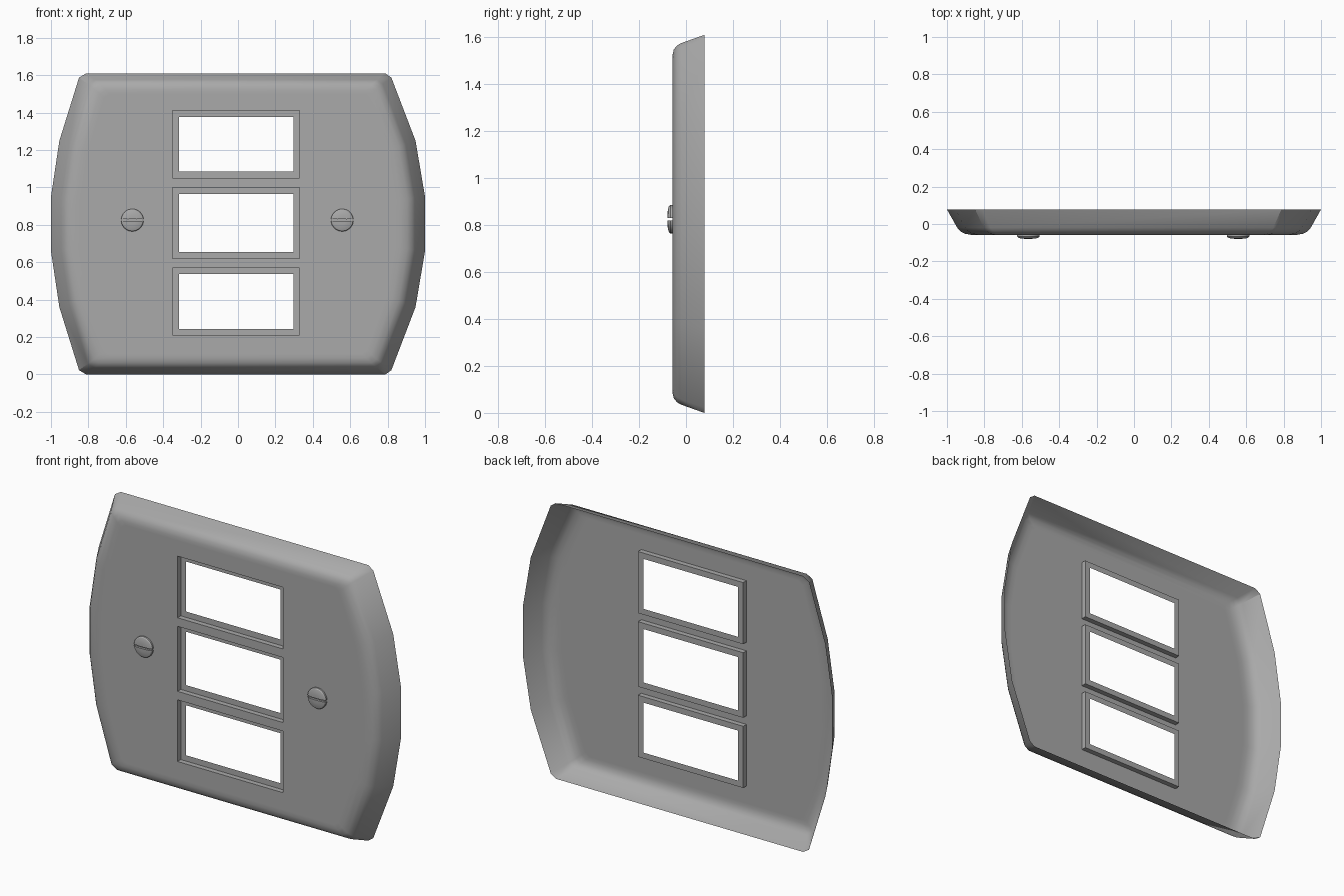
import bpy, bmesh
from math import cos, sin, tau, radians

cube = bpy.data.objects.get("Cube")
if cube:
    bpy.data.objects.remove(cube, do_unlink=True)

grey = bpy.data.materials.new("plate_grey")
grey.use_nodes = True
grey.diffuse_color = (0.4, 0.4, 0.4, 1)
grey.node_tree.nodes["Principled BSDF"].inputs["Base Color"].default_value = (0.4, 0.4, 0.4, 1)

MID_Z, FACE_Y, BACK_Y = 0.805, -0.058, 0.078


def ring(bm, points, y):
    return [bm.verts.new((x, y, z)) for x, z in points]


def bridge(bm, a, b):
    n = len(a)
    for i in range(n):
        j = (i + 1) % n
        bm.faces.new((a[i], a[j], b[j], b[i]))


def loop_edges(bm, loop):
    edges = []
    for i, v in enumerate(loop):
        w = loop[(i + 1) % len(loop)]
        edges.append(bm.edges.get((v, w)) or bm.edges.new((v, w)))
    return edges


def finish(name, bm, front_facing=False):
    bmesh.ops.recalc_face_normals(bm, faces=bm.faces)
    if front_facing and sum(f.normal.y * f.calc_area() for f in bm.faces) > 0:
        bmesh.ops.reverse_faces(bm, faces=bm.faces)
    mesh = bpy.data.meshes.new(name)
    bm.to_mesh(mesh)
    bm.free()
    mesh.materials.append(grey)
    obj = bpy.data.objects.new(name, mesh)
    bpy.context.collection.objects.link(obj)
    bpy.ops.object.select_all(action='DESELECT')
    obj.select_set(True)
    bpy.context.view_layer.objects.active = obj
    bpy.ops.object.shade_smooth_by_angle(angle=radians(32))
    return obj


def rectangle(x0, x1, z0, z1, inset=0):
    x0, x1, z0, z1 = x0 + inset, x1 - inset, z0 + inset, z1 - inset
    return [(x0, z0), (x1, z0), (x1, z1), (x0, z1)]


# Outline: one quarter (x, z, sideways shift), mirrored around the plate
quarter = [(1, 0.145, 0), (0.952, 0.445, -0.003), (0.835, 0.782, -0.015), (0.8, 0.805, -0.012)]


def corner(sx, sz):
    return [(sx * x + shift, sz * z) for x, z, shift in quarter]


outline = corner(1, 1) + corner(-1, 1)[::-1] + corner(-1, -1) + corner(1, -1)[::-1]

# Cover plate: open-backed shell with rounded shoulders (y, x inset, z inset)
shoulder = [(BACK_Y, 0, 0), (-0.02, 0.055, 0.035), (-0.038, 0.07, 0.045),
            (-0.052, 0.095, 0.062), (FACE_Y, 0.13, 0.088), (FACE_Y, 0.16, 0.11)]
windows = [(-0.35, 0.33, 1.05, 1.41), (-0.35, 0.33, 0.62, 1.0), (-0.35, 0.33, 0.21, 0.57)]

bm = bmesh.new()
rings = []
for y, dx, dz in shoulder:
    pts = [(x * (1 - dx), MID_Z + z * (1 - dz / MID_Z)) for x, z in outline]
    rings.append(ring(bm, pts, y))
for a, b in zip(rings, rings[1:]):
    bridge(bm, a, b)
edges = loop_edges(bm, rings[-1])
for w in windows:
    edges += loop_edges(bm, ring(bm, rectangle(*w), FACE_Y))
bmesh.ops.triangle_fill(bm, use_beauty=True, edges=edges, normal=(0, -1, 0))
finish("cover_plate", bm, True)

# Recessed frames around the openings
for name, w in zip(("upper", "middle", "lower"), windows):
    bm = bmesh.new()
    front = ring(bm, rectangle(*w), FACE_Y)
    rear = ring(bm, rectangle(*w), FACE_Y + 0.03)
    opening = ring(bm, rectangle(*w, inset=0.034), FACE_Y + 0.03)
    bridge(bm, front, rear)
    bridge(bm, rear, opening)
    finish(name + "_window_frame", bm, True)

# Slotted domed screws
SEGMENTS, SLOT = 32, 0.005
dome = [(0.06, 0), (0.06, 0.009), (0.055, 0.015), (0.042, 0.019), (0.022, 0.021)]
for name, cx in (("right_screw", -0.565), ("left_screw", 0.557)):
    bm = bmesh.new()
    loops = []
    for r, h in dome:
        pts = [(r * cos(tau * i / SEGMENTS), r * sin(tau * i / SEGMENTS)) for i in range(SEGMENTS)]
        loops.append(ring(bm, pts, -h))
    for a, b in zip(loops, loops[1:]):
        bridge(bm, a, b)
    bm.faces.new(loops[-1])
    bm.faces.new(loops[0][::-1])
    # Open the slot between two cuts and close both halves
    for z in (SLOT, -SLOT):
        bmesh.ops.bisect_plane(bm, geom=bm.verts[:] + bm.edges[:] + bm.faces[:],
                               plane_co=(0, 0, z), plane_no=(0, 0, 1))
    middle = [f for f in bm.faces if abs(f.calc_center_median().z) < SLOT * 0.9]
    bmesh.ops.delete(bm, geom=middle, context='FACES')
    bmesh.ops.holes_fill(bm, edges=[e for e in bm.edges if e.is_boundary], sides=0)
    # Slot floor
    floor = ring(bm, rectangle(-0.058, 0.058, -SLOT, SLOT), -0.008)
    bm.faces.new(floor)
    screw = finish(name, bm)
    screw.location = (cx, FACE_Y, 0.825)
